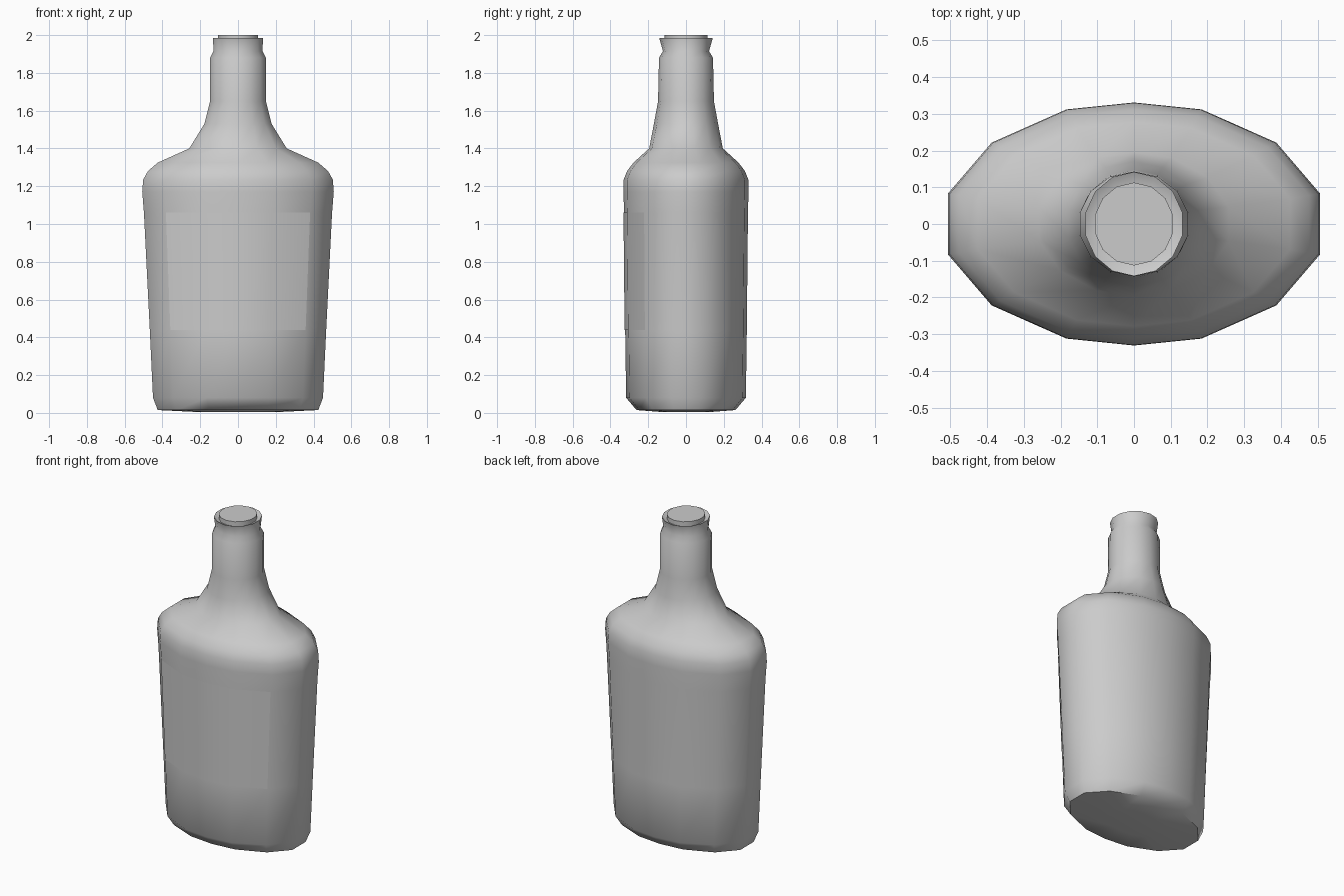
import bpy, bmesh, math

if "Cube" in bpy.data.objects:
    bpy.data.objects.remove(bpy.data.objects["Cube"])

N = 14
# Quarter outline of the flattened body (fractions of half width / half depth)
BX = [0, .363, .765, 1.0]
BY = [1.0, .943, .67, .25]


def section(i, blend):
    """Unit outline point i, blend 0 = flattened body, 1 = round neck. i = 0 is the front."""
    i %= N
    side = 1 if i <= 7 else -1
    j = i if i <= 7 else N - i
    front = j <= 3
    q = j if front else 7 - j
    a = q * 2 * math.pi / N
    cx, cy = math.sin(a) / math.sin(6 * math.pi / N), math.cos(a)
    x = BX[q] * (1 - blend) + cx * blend
    y = BY[q] * (1 - blend) + cy * blend
    return side * x, (-y if front else y)


def loft(name, rings, ids, closed=True, angle=40):
    """Skin rings of (z, half width, half depth, roundness)."""
    bm = bmesh.new()
    loops = []
    for z, w, d, b in rings:
        pts = [section(i, b) for i in ids]
        loops.append([bm.verts.new((x * w, y * d, z)) for x, y in pts])
    n = len(ids)
    for lo, hi in zip(loops, loops[1:]):
        for k in range(n if closed else n - 1):
            m = (k + 1) % n
            bm.faces.new((lo[k], lo[m], hi[m], hi[k]))
    if closed:
        bm.faces.new(loops[0][::-1])
        bm.faces.new(loops[-1])
    me = bpy.data.meshes.new(name)
    bm.to_mesh(me)
    bm.free()
    ob = bpy.data.objects.new(name, me)
    bpy.context.collection.objects.link(ob)
    bpy.ops.object.select_all(action='DESELECT')
    ob.select_set(True)
    bpy.context.view_layer.objects.active = ob
    bpy.ops.object.shade_smooth_by_angle(angle=math.radians(angle))
    return ob


# Bottle: base, tapering body, shoulder, neck, notch, flared rim
loft("bottle", [
    (.004, .20, .12, 0), (.015, .425, .262, 0), (.08, .45, .317, 0),
    (.44, .467, .322, 0), (1.06, .498, .328, 0), (1.17, .507, .331, 0),
    (1.235, .502, .330, 0), (1.28, .477, .312, 0), (1.325, .425, .278, .05),
    (1.40, .258, .195, .4), (1.53, .178, .170, .9), (1.65, .148, .148, 1),
    (1.88, .147, .143, 1), (1.915, .130, .122, 1), (1.985, .132, .142, 1),
    (1.972, .108, .116, 1)], range(N), angle=50)

# Stopper set in the mouth
loft("stopper", [(1.95, .106, .113, 1), (2.0, .106, .113, 1)], range(N))

# Paper label wrapped over the four front facets
label = loft("label", [(.44, .468, .325, 0), (1.06, .499, .331, 0)],
             range(-2, 3), closed=False)
paper = bpy.data.materials.new("pale_paper")
paper.diffuse_color = (.95, .95, .95, 1)
paper.use_nodes = True
paper.node_tree.nodes["Principled BSDF"].inputs["Base Color"].default_value = paper.diffuse_color
label.data.materials.append(paper)
